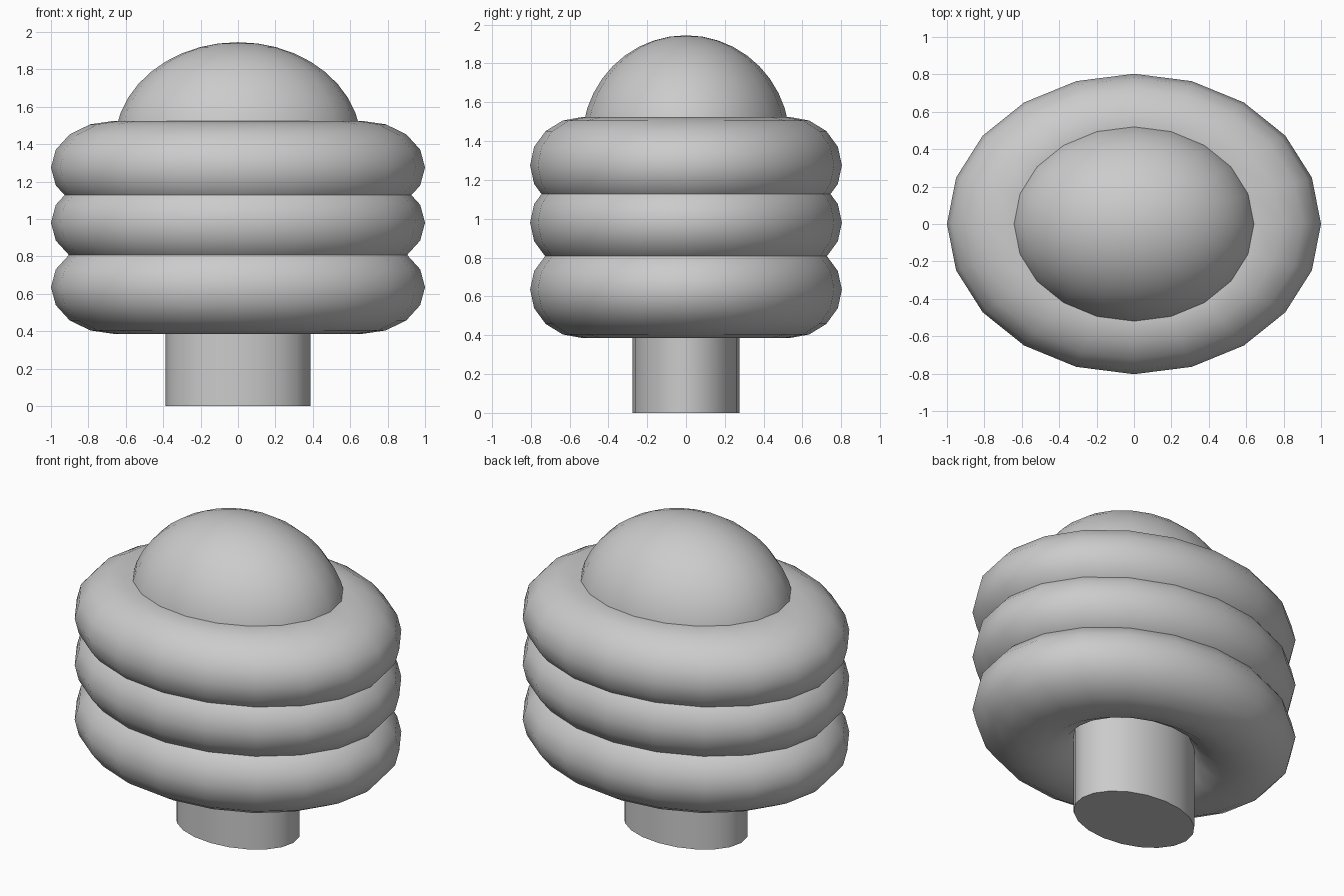
import bpy
import math

if "Cube" in bpy.data.objects:
    bpy.data.objects.remove(bpy.data.objects["Cube"])

SIDES = 20


def finish(name, scale):
    obj = bpy.context.object
    obj.name = name
    obj.scale = scale
    bpy.ops.object.transform_apply(location=False, rotation=False, scale=True)
    bpy.ops.object.shade_smooth_by_angle(angle=math.radians(40))
    return obj


# Oval stem, reaching up into the stacked rings
bpy.ops.mesh.primitive_cylinder_add(vertices=SIDES, radius=1, depth=1.0, location=(0, 0, 0.5))
finish("stem", (0.388, 0.275, 1))

# Three overlapping oval rings
for name, z in (("lower_ring", 0.635), ("middle_ring", 0.98), ("upper_ring", 1.275)):
    bpy.ops.mesh.primitive_torus_add(major_segments=SIDES, minor_segments=16,
                                     major_radius=0.66, minor_radius=0.34, location=(0, 0, z))
    finish(name, (1, 0.803, 0.25 / 0.34))

# Oval dome on top
bpy.ops.mesh.primitive_uv_sphere_add(segments=SIDES, ring_count=20, radius=1, location=(0, 0, 1.4))
finish("dome", (0.66, 0.535, 0.545))
